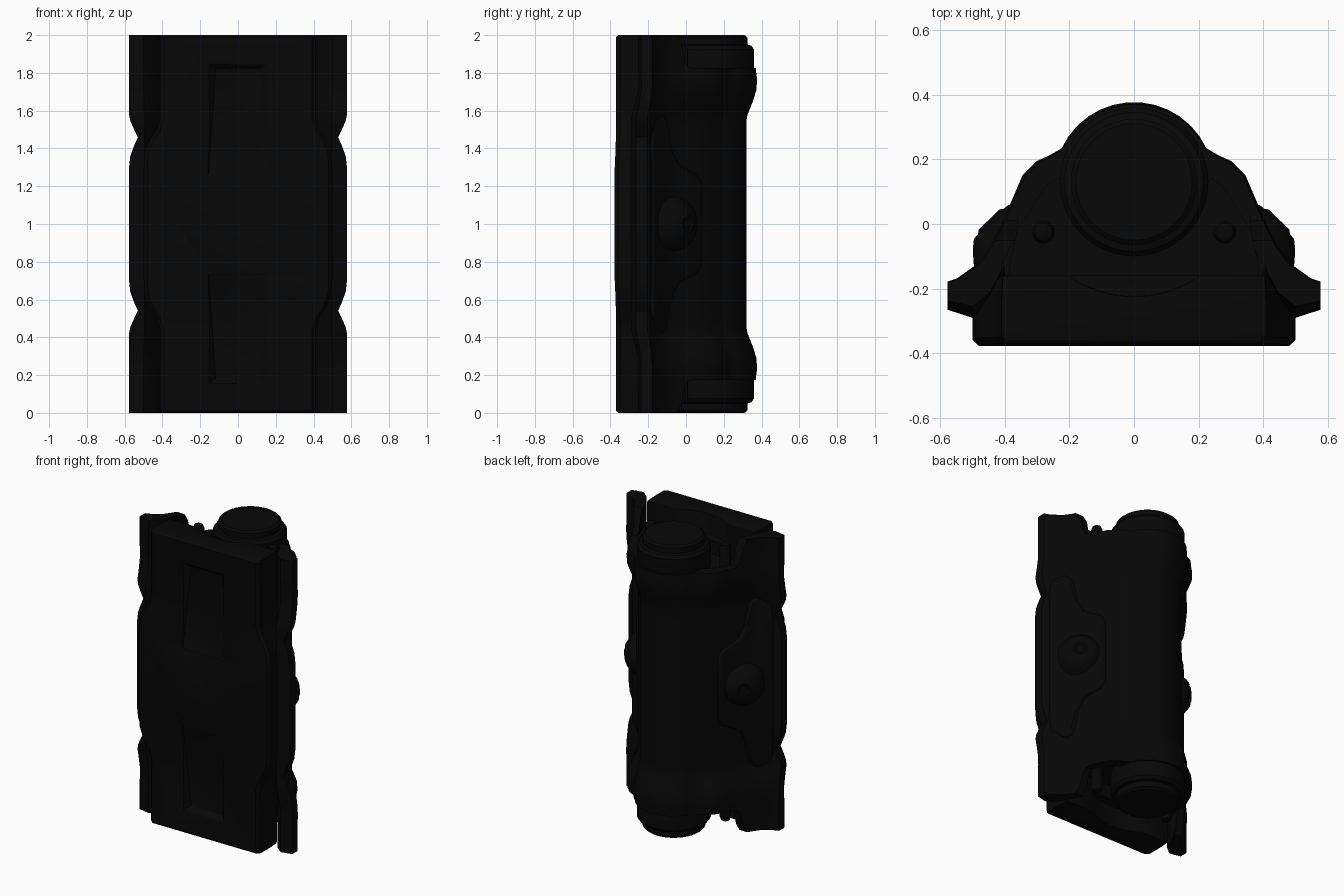
import bpy, bmesh
from math import sin, cos, radians
from mathutils import Vector

cube = bpy.data.objects.get("Cube")
if cube:
    bpy.data.objects.remove(cube, do_unlink=True)

black = bpy.data.materials.new("matte black")
black.use_nodes = True
colour = (0.002, 0.002, 0.002, 1)
black.diffuse_color = colour
black.node_tree.nodes["Principled BSDF"].inputs["Base Color"].default_value = colour


def loft(name, rings):
    """Closed solid through rings that share a point count."""
    bm = bmesh.new()
    loops = [[bm.verts.new(p) for p in ring] for ring in rings]
    n = len(loops[0])
    for a, b in zip(loops, loops[1:]):
        for i in range(n):
            bm.faces.new((a[i], a[(i + 1) % n], b[(i + 1) % n], b[i]))
    bm.faces.new(loops[0][::-1])
    bm.faces.new(loops[-1])
    bmesh.ops.recalc_face_normals(bm, faces=bm.faces)
    mesh = bpy.data.meshes.new(name)
    bm.to_mesh(mesh)
    bm.free()
    mesh.materials.append(black)
    ob = bpy.data.objects.new(name, mesh)
    bpy.context.collection.objects.link(ob)
    return ob


def mirrored(half, z):
    """Full ring at height z from the points of its left half."""
    return [(x, y, z) for x, y in half] + [(-x, y, z) for x, y in half[::-1]]


def activate(ob):
    bpy.ops.object.select_all(action="DESELECT")
    ob.select_set(True)
    bpy.context.view_layer.objects.active = ob


def finish(ob, bevel=0.0, angle=35):
    activate(ob)
    if bevel:
        mod = ob.modifiers.new("soft edges", "BEVEL")
        mod.width, mod.segments, mod.angle_limit = bevel, 2, radians(50)
        bpy.ops.object.modifier_apply(modifier=mod.name)
    bpy.ops.object.shade_smooth_by_angle(angle=radians(angle))


def boolean(ob, other, operation):
    activate(ob)
    mod = ob.modifiers.new("cut", "BOOLEAN")
    mod.operation, mod.object, mod.solver = operation, other, "EXACT"
    bpy.ops.object.modifier_apply(modifier=mod.name)
    bpy.data.objects.remove(other, do_unlink=True)


def lathe(name, profile, origin, axis):
    """Round solid from (radius, height) pairs along an axis."""
    turn = Vector((0, 0, 1)).rotation_difference(Vector(axis))
    rings = [[turn @ Vector((r * cos(radians(a)), r * sin(radians(a)), h)) + Vector(origin)
              for a in range(0, 360, 9)] for r, h in profile]
    return loft(name, rings)


# Main shell: bell section that swells all round at the ends, with notched flanges
def arc(width, depth):
    return [(width * cos(radians(a)), 0.13 + depth * sin(radians(a))) for a in range(85, 20, -10)]


end_half = arc(0.247, 0.247) + [(0.262, 0.212), (0.3, 0.195), (0.345, 0.15), (0.375, 0.08),
                                (0.41, 0), (0.445, -0.07), (0.48, -0.12), (-0.03, -0.168),
                                (0, -0.178), (0, -0.235), (0.5, -0.25), (0.445, -0.21)]
mid_half = arc(0.22, 0.19) + [(0.222, 0.18), (0.25, 0.15), (0.285, 0.11), (0.312, 0.06),
                              (0.35, 0), (0.39, -0.08), (0.44, -0.145), (-0.035, -0.185),
                              (0, -0.205), (0, -0.265), (0.495, -0.292), (0.445, -0.22)]


def shell_ring(z, flange, swell):
    half = [Vector(m).lerp(Vector(e), swell) for m, e in zip(mid_half, end_half)]
    half = [(x + flange if x <= 0 else x, y) for x, y in half]
    return mirrored(half + [(0.402, -0.13), (0.39, -0.25)], z)


half_stations = [(0, 0.577, 0.9), (0.19, 0.577, 0.9), (0.23, 0.577, 1), (0.29, 0.577, 0.95),
                 (0.36, 0.577, 0.55), (0.42, 0.577, 0.12), (0.455, 0.57, 0), (0.5, 0.55, 0),
                 (0.54, 0.53, 0), (0.59, 0.552, 0), (0.64, 0.57, 0), (0.7, 0.577, 0)]
shell = loft("main_shell", [shell_ring(*s) for s in
             half_stations + [(2 - z, f, s) for z, f, s in half_stations[::-1]]])

# End pockets leave only the flanges at the corners, around a shallow hollow
hollow = [(0.22, 0.15), (0.27, 0.12), (0.31, 0.06), (0.36, -0.02), (0.385, -0.13), (0.38, -0.3)]
for sign in (1, -1):
    steps = [(-1.1, -0.1), (-0.95, -0.02), (-0.86, 0), (-0.835, 0.015), (-0.825, 0.05)]
    rings = [mirrored([(0.7, 0.5), (0.7, y), (0.36, y - 0.005), (0.41, -0.13), (0.4, -0.3)],
                      1 + sign * z) for z, y in steps]
    boolean(shell, loft("pocket_cutter", rings), "DIFFERENCE")
    boolean(shell, loft("hollow_cutter", [mirrored(hollow, 1 + sign * z) for z in (1.1, 0.77)]),
            "DIFFERENCE")
finish(shell, angle=40)


# Front block, wider and slightly proud in the middle
def block_ring(z, width, front):
    return mirrored([(width - 0.005, -0.16), (width, -0.24), (width, front + 0.02),
                     (width - 0.02, front)], z)


half_block = [(0, 0.41, -0.36), (0.012, 0.412, -0.37), (0.44, 0.412, -0.37), (0.5, 0.43, -0.37),
              (0.57, 0.475, -0.372), (0.63, 0.495, -0.374), (0.72, 0.5, -0.378)]
block = loft("front_block", [block_ring(*s) for s in
             half_block + [(2 - z, w, f) for z, w, f in half_block[::-1]]])

# Tapered thumb recesses in the front, and round clearances behind for the cell
for sign in (1, -1):
    def at(x, y, z):
        return (x, y, 1 + sign * z)
    outer = [at(-0.185, -0.42, 0.255), at(0.185, -0.42, 0.255),
             at(0.2, -0.42, 0.88), at(-0.2, -0.42, 0.88)]
    floor = [at(-0.155, -0.374, 0.265), at(0.155, -0.374, 0.265),
             at(0.118, -0.335, 0.82), at(-0.118, -0.335, 0.82)]
    boolean(block, loft("recess_cutter", [outer, floor]), "DIFFERENCE")
    clearance = lathe("clearance_cutter", [(0.355, 0.86), (0.355, 1.1)],
                      (0, 0.13, 1), (0, 0, 1))
    clearance.scale.z = sign
    clearance.location.z = 1 - sign
    bpy.context.view_layer.update()
    boolean(block, clearance, "DIFFERENCE")
finish(block, 0.006)

# Round cell with stepped collars and caps
cell = [(0.18, 0), (0.195, 0.012), (0.195, 0.05), (0.215, 0.055), (0.23, 0.075),
        (0.23, 0.19), (0.22, 0.24), (0.17, 0.26)]
cell += [(r, 2 - h) for r, h in cell[::-1]]
finish(lathe("round_cell", cell, (0, 0.13, 0), (0, 0, 1)))

# Side plates wrapped over the shell, with pins and broad raised knobs
lower = [(-0.19, 0.55), (-0.165, 0.46), (-0.13, 0.42), (-0.1, 0.45), (-0.075, 0.61),
         (-0.04, 0.685), (0.0, 0.71), (0.06, 0.74), (0.083, 0.79)]
outline = lower + [(y, 2 - z) for y, z in lower[::-1]]
wrap = [(0.2, 0.17), (0.25, 0.17), (0.302, 0.118), (0.33, 0.065), (0.372, 0), (0.412, -0.075),
        (0.46, -0.13), (0.53, -0.17), (0.53, -0.21), (0.2, -0.21)]
knob = [(0.15, -0.085), (0.125, -0.05), (0.095, -0.018), (0.075, -0.002), (0.055, 0),
        (0.045, 0.008), (0.034, 0.008), (0.026, 0)]
for side, word in ((1, "left"), (-1, "right")):
    plate = loft(f"{word}_side_plate", [[(side * x, y, z) for y, z in outline] for x in (0.25, 0.6)])
    limit = loft("plate_limit", [[(side * x, y, z) for x, y in wrap] for z in (0.3, 1.7)])
    boolean(plate, limit, "INTERSECT")
    finish(plate, 0.006)
    finish(lathe(f"{word}_knob", knob, (side * 0.443, 0.008, 1), (side * 0.7, 0.71, 0)))
    finish(lathe(f"{word}_pin", [(0.012, 0.05), (0.027, 0.058), (0.035, 0.08),
                                 (0.035, 1.92), (0.027, 1.942), (0.012, 1.95)],
                 (side * 0.28, -0.025, 0), (0, 0, 1)))
